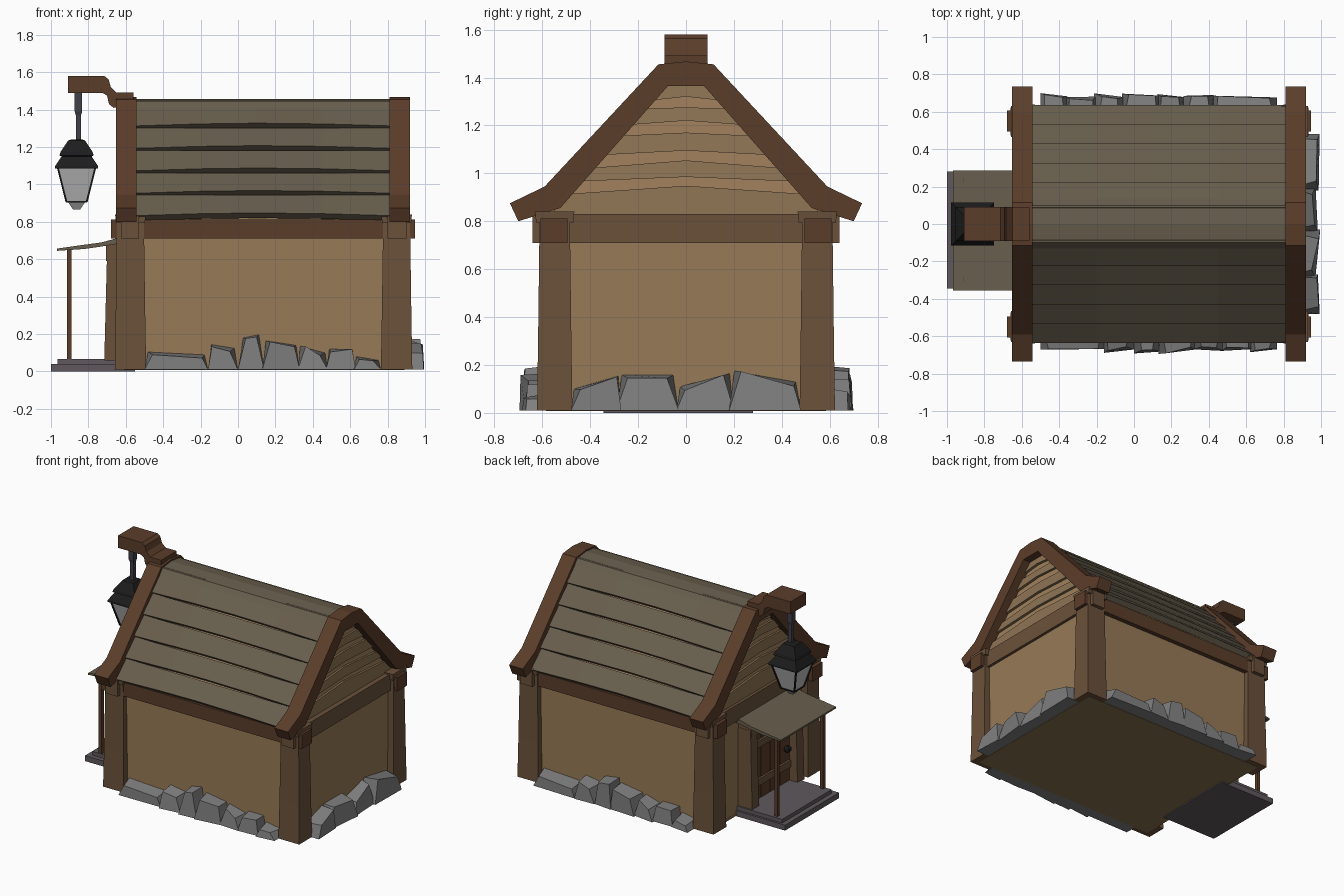
import bpy, bmesh, random
from mathutils import Vector

if "Cube" in bpy.data.objects:
    bpy.data.objects.remove(bpy.data.objects["Cube"])
random.seed(4)

def mat(name, c):
    m = bpy.data.materials.new(name)
    m.diffuse_color = (*c, 1)
    m.use_nodes = True
    m.node_tree.nodes["Principled BSDF"].inputs["Base Color"].default_value = m.diffuse_color
    return m

WALL = mat("plaster", (.31, .195, .095))
FLOOR = mat("floor", (.25, .165, .08))
BOARD = mat("gable_board", (.27, .175, .09))
BACKING = mat("gable_backing", (.36, .22, .11))
POST = mat("post_wood", (.145, .083, .043))
BEAM = mat("beam_wood", (.105, .047, .023))
ROOF = mat("roof_wood", (.135, .11, .073))
STONE = mat("stone", (.21, .21, .21))
SLATE = mat("slate", (.115, .098, .11))
IRON = mat("iron", (.012, .012, .013))
CHAIN = mat("dark_metal", (.055, .05, .065))
GLASS = mat("glass", (.5, .5, .5))

def loft(name, rings, m):
    """Skin a list of equal-size rings and cap both ends."""
    bm = bmesh.new()
    vs = [[bm.verts.new(p) for p in r] for r in rings]
    n = len(vs[0])
    for a, b in zip(vs, vs[1:]):
        for i in range(n):
            j = (i + 1) % n
            bm.faces.new((a[i], a[j], b[j], b[i]))
    bm.faces.new(vs[0])
    bm.faces.new(vs[-1])
    bmesh.ops.recalc_face_normals(bm, faces=bm.faces)
    me = bpy.data.meshes.new(name)
    bm.to_mesh(me)
    bm.free()
    me.materials.append(m)
    ob = bpy.data.objects.new(name, me)
    bpy.context.collection.objects.link(ob)
    return ob

def rect(x0, x1, y0, y1, z):
    return [(x0, y0, z), (x1, y0, z), (x1, y1, z), (x0, y1, z)]

def box(name, x0, x1, y0, y1, z0, z1, m):
    return loft(name, [rect(x0, x1, y0, y1, z0), rect(x0, x1, y0, y1, z1)], m)

def prism_x(name, prof, x0, x1, m):
    return loft(name, [[(x, y, z) for y, z in prof] for x in (x0, x1)], m)

def prism_y(name, prof, y0, y1, m):
    return loft(name, [[(x, y, z) for x, z in prof] for y in (y0, y1)], m)

def stack(name, cx, cy, steps, m):
    return loft(name, [rect(cx - w, cx + w, cy - w, cy + w, z) for w, z in steps], m)

# walls, floor and gable core
box("walls", -.6, .88, -.575, .575, .012, .82, WALL)
box("floor", -.61, .89, -.585, .585, .008, .02, FLOOR)
prism_x("gable_core", [(-.575, .8), (-.575, .84), (-.08, 1.41), (.08, 1.41), (.575, .84), (.575, .8)], -.585, .845, BACKING)

# corner posts, horizontal beams and their projecting ends
for cx in (-.575, .848):
    for sy in (-1, 1):
        cy = sy * .548
        loft("corner_post", [rect(cx - w, cx + w, cy - w * .88, cy + w * .88, z)
             for w, z in ((.084, .01), (.079, .3), (.072, .8))], POST)
        stack("post_cap", cx, cy, ((.078, .795), (.082, .84)), POST)
for sy in (-1, 1):
    y0, y1 = sorted((sy * .495, sy * .608))
    box("long_beam", -.68, .945, y0, y1, .71, .812, BEAM)
for x0, x1 in ((-.625, -.53), (.80, .90)):
    box("cross_beam", x0, x1, -.64, .64, .71, .83, POST)

# bargeboards: bent frames over each gable
half = [(.735, .875), (.59, .945), (.115, 1.455)]
inner = [(.075, 1.365), (.525, .855), (.70, .80)]
prof = half + [(0, 1.467)] + [(-y, z) for y, z in half[::-1]] \
    + [(-y, z) for y, z in inner[::-1]] + inner
for x0, x1 in ((-.652, -.542), (.81, .92)):
    prism_x("bargeboard", prof, x0, x1, BEAM)

# overlapping roof planks, bowed slightly up at mid length
edges = [1.45, 1.305, 1.185, 1.065, .945, .825]
def slope_y(z):
    return .09 + (1.45 - z) * .86
nrm = Vector((.76, .65))
for s in (-1, 1):
    for zt, zb in zip(edges, edges[1:]):
        a, b = Vector((slope_y(zt), zt)), Vector((slope_y(zb), zb))
        sec = [a - nrm * .03, a - nrm * .004, b + nrm * .012, b - nrm * .03]
        rings = []
        for x, lift in ((-.56, 0), (-.2, .011), (.1, .015), (.45, .011), (.83, 0)):
            rings.append([(x, s * p.x, p.y + (lift if i > 1 else 0)) for i, p in enumerate(sec)])
        loft("roof_plank", rings, ROOF)
prism_x("ridge_plank", [(-.13, 1.41), (-.1, 1.445), (0, 1.457), (.1, 1.445), (.13, 1.41), (0, 1.38)], -.56, .83, ROOF)

# gable clapboards with narrow gaps, top edges bowed at the centre
def gable_w(z):
    return min(.57, .10 + (1.40 - z) * .86)
bands = [(1.39, 1.30, .0), (1.27, 1.20, .005), (1.155, 1.075, .015), (1.02, .965, .034), (.912, .80, .036)]
for x, s in ((-.585, -1), (.845, 1)):
    for zt, zb, bow in bands:
        rings = []
        for k in (-1, 0, 1):
            t = zt + bow * (1 - abs(k))
            b = zb + (0 if zb < .85 else .02 * (1 - abs(k)))
            rings.append([(x - s * .02, k * gable_w(t), t), (x + s * .014, k * gable_w(t), t),
                          (x + s * .02, k * gable_w(b), b), (x - s * .02, k * gable_w(b), b)])
        loft("gable_board", rings, BOARD)

# foundation stones: (start, end, left height, right height)
def stone(a, b, hl, hr, place):
    r = random.uniform
    d0, d1, e = r(.095, .125), r(.095, .125), r(.012, .03)
    t0, t1 = d0 - r(.0, .02), d1 - r(.0, .02)
    base = [(a, 0, .01), (b, 0, .01), (b, d1, .01), (a, d0, .01)]
    top = [(a + e, 0, hl), (b - e, 0, hr), (b - e - r(0, .03), t1, hr - r(0, .02)), (a + e + r(0, .03), t0, hl - r(0, .02))]
    loft("foundation_stone", [[place(*p) for p in base], [place(*p) for p in top]], STONE)

long_row = [(-.5, -.16, .105, .09), (-.16, .0, .145, .125), (0, .14, .18, .197), (.13, .33, .165, .14),
            (.32, .48, .135, .10), (.47, .63, .12, .12), (.62, .765, .08, .06)]
for st in long_row:
    stone(*st, lambda u, d, z: (u, -.57 - d, z))
    stone(*st, lambda u, d, z: (.265 - u, .575 + d, z))
for st in [(-.48, -.27, .10, .155), (-.29, -.03, .16, .158), (-.04, .2, .11, .165), (.18, .48, .175, .13)]:
    stone(*st, lambda u, d, z: (.873 + d, u, z))

# porch: steps, posts, canopy
box("porch_step", -1, -.55, -.345, .28, 0, .04, SLATE)
box("porch_floor", -.965, -.58, -.31, .265, .04, .067, SLATE)
for y in (-.295, .235):
    box("porch_post", -.915, -.89, y - .0125, y + .0125, .06, .665, BEAM)
prism_y("porch_canopy", [(-.968, .645), (-.968, .657), (-.82, .678), (-.73, .69), (-.60, .725), (-.60, .69),
        (-.73, .668), (-.82, .655)], -.355, .285, ROOF)

# door with frame, braces and knob
for y in (-.31, .215):
    loft("door_jamb", [rect(-.715, -.59, y - .04, y + .04, .06), rect(-.70, -.59, y - .037, y + .037, .64)], POST)
box("door_lintel", -.705, -.59, -.345, .25, .59, .69, POST)
for i in range(4):
    y = -.268 + i * .111
    box("door_plank", -.65, -.59, y, y + .105, .067, .6, BEAM)
for z in (.17, .45):
    box("door_brace", -.665, -.64, -.265, .17, z, z + .05, POST)
stack("door_knob", -.678, -.21, ((.008, .3), (.018, .315), (.018, .335), (.008, .35)), IRON)

# lantern arm at the ridge
prism_y("lantern_arm", [(-.91, 1.49), (-.91, 1.58), (-.715, 1.58), (-.692, 1.562), (-.68, 1.52), (-.65, 1.492),
        (-.56, 1.492), (-.56, 1.415), (-.665, 1.41), (-.69, 1.43), (-.70, 1.475), (-.725, 1.49)], -.09, .09, BEAM)

# hanging lantern
LX = -.863
stack("lantern_rod", LX + .01, 0, ((.014, 1.22), (.014, 1.37), (.02, 1.39), (.02, 1.5)), CHAIN)
stack("lantern_roof", LX, 0, ((.115, 1.085), (.115, 1.098), (.08, 1.15), (.092, 1.155), (.085, 1.175), (.045, 1.235), (.03, 1.24)), IRON)
stack("lantern_glass", LX, 0, ((.052, .91), (.098, 1.09)), GLASS)
stack("lantern_base", LX, 0, ((.056, .903), (.058, .912)), IRON)
stack("lantern_tip", LX, 0, ((.018, .865), (.045, .905)), GLASS)
for sx in (-1, 1):
    for sy in (-1, 1):
        rings = []
        for w, z in ((.054, .905), (.1, 1.09)):
            x, y = LX + sx * w, sy * w
            rings.append(rect(x - .005, x + .005, y - .005, y + .005, z))
        loft("lantern_bar", rings, IRON)
